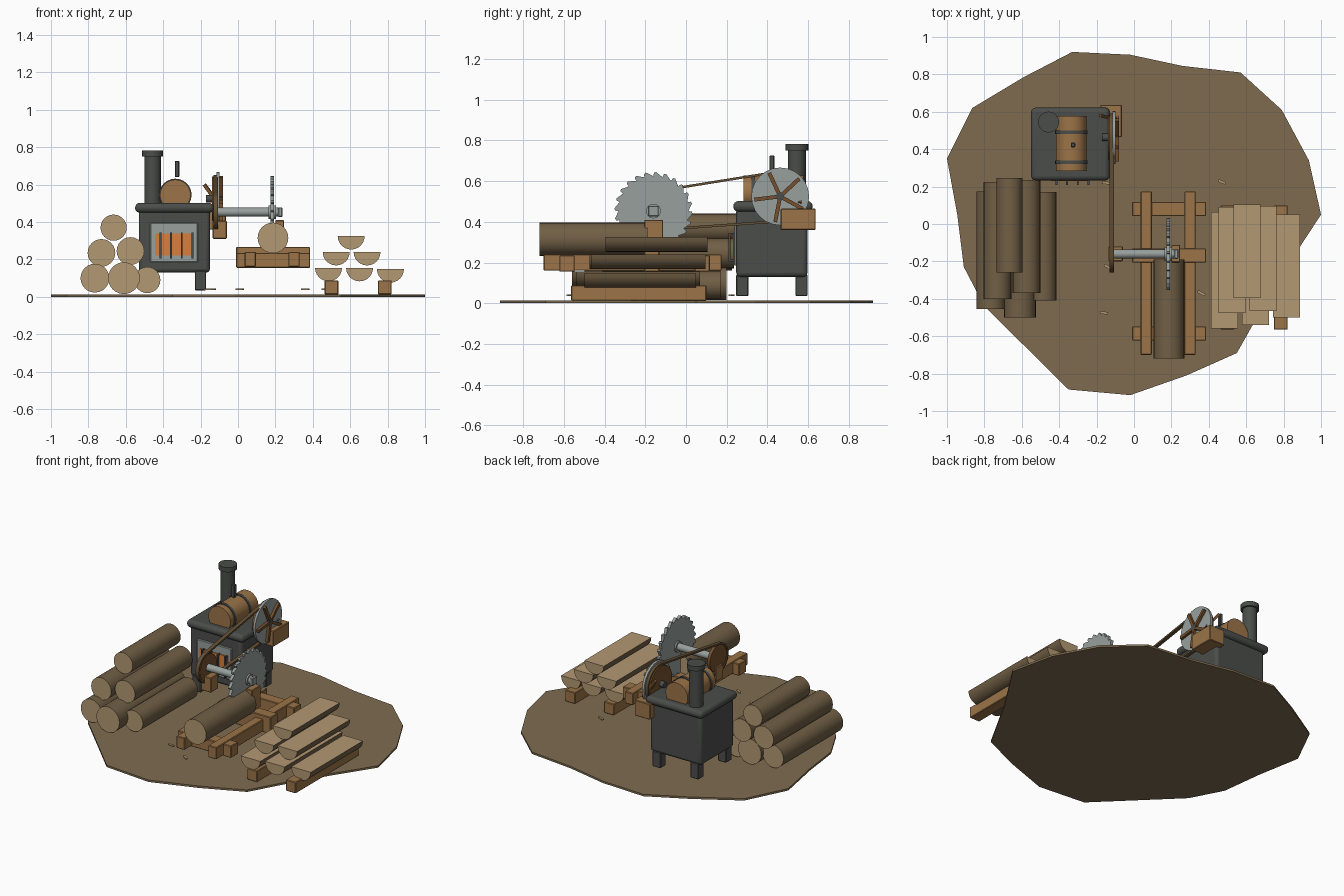
import bpy, bmesh, math, random
from mathutils import Vector

if "Cube" in bpy.data.objects:
    bpy.data.objects.remove(bpy.data.objects["Cube"])


def material(name, r, g, b):
    m = bpy.data.materials.new(name)
    m.use_nodes = True
    m.diffuse_color = (r, g, b, 1)
    m.node_tree.nodes["Principled BSDF"].inputs["Base Color"].default_value = (r, g, b, 1)
    return m


soil = material("soil brown", .21, .148, .08)
bark = material("bark brown", .165, .115, .06)
pale = material("cut wood", .45, .315, .17)
timber = material("timber", .33, .175, .065)
iron = material("dark iron", .07, .075, .07)
steel = material("steel", .31, .35, .34)
fire = material("fire orange", .7, .21, .045)
leather = material("belt leather", .13, .08, .035)
spoke_wood = material("spoke wood", .18, .08, .026)


def finish(name, bm, mats, smooth=False, bevel=0, segments=3):
    bmesh.ops.recalc_face_normals(bm, faces=bm.faces)
    mesh = bpy.data.meshes.new(name)
    bm.to_mesh(mesh)
    bm.free()
    ob = bpy.data.objects.new(name, mesh)
    bpy.context.collection.objects.link(ob)
    for m in mats:
        mesh.materials.append(m)
    if bevel:
        mod = ob.modifiers.new("rounding", "BEVEL")
        mod.width, mod.segments = bevel, segments
    if smooth:
        bpy.ops.object.select_all(action="DESELECT")
        bpy.context.view_layer.objects.active = ob
        ob.select_set(True)
        bpy.ops.object.shade_smooth_by_angle(angle=math.radians(35))
    return ob


def prism(name, pts, axis, lo, hi, side, cap=None, smooth=False):
    """Extrude a 2D outline along an axis; the caps may have their own colour."""
    place = {"x": lambda a, b, t: (t, a, b),
             "y": lambda a, b, t: (a, t, b),
             "z": lambda a, b, t: (a, b, t)}[axis]
    bm = bmesh.new()
    low, high = [[bm.verts.new(place(a, b, t)) for a, b in pts] for t in (lo, hi)]
    for ring in (low, high):
        bm.faces.new(ring).material_index = 1 if cap else 0
    n = len(pts)
    for i in range(n):
        j = (i + 1) % n
        bm.faces.new((low[i], low[j], high[j], high[i]))
    return finish(name, bm, [side, cap] if cap else [side], smooth)


def circle(a, b, r, n=24, start=0, sweep=math.tau):
    steps = n if sweep == math.tau else n + 1
    return [(a + r * math.cos(start + sweep * i / n),
             b + r * math.sin(start + sweep * i / n)) for i in range(steps)]


def disc(name, axis, a, b, r, lo, hi, mat, cap=None):
    return prism(name, circle(a, b, r), axis, lo, hi, mat, cap, True)


def box(name, x, y, z, mat, bevel=0.004, segments=1):
    bm = bmesh.new()
    bmesh.ops.create_cube(bm, size=1)
    for v in bm.verts:
        v.co = [s[0] + (c + .5) * (s[1] - s[0]) for c, s in zip(v.co, (x, y, z))]
    return finish(name, bm, [mat], segments > 1, bevel, segments)


def bar(name, p, q, width, mat):
    p, q = Vector(p), Vector(q)
    ob = box(name, (-width / 2, width / 2), (-width / 2, width / 2), (0, (q - p).length), mat, 0)
    ob.location = p
    ob.rotation_euler = (q - p).to_track_quat("Z", "Y").to_euler()
    return ob


# Irregular patch of ground
edge = [(-.33, .92), (-.02, .905), (.26, .845), (.57, .81), (.79, .61), (.935, .34),
        (1, .05), (.77, -.3), (.55, -.69), (.28, -.81), (-.02, -.915), (-.35, -.885),
        (-.8, -.44), (-.91, -.23), (-.945, .05), (-1, .35), (-.865, .62), (-.59, .785)]
prism("ground", edge, "z", 0, .013, soil)

# Stack of round logs: x, z, radius, front, back
for x, z, r, y0, y1 in [(-.765, .1, .077, -.455, .175), (-.61, .1, .085, -.5, .2),
                        (-.485, .09, .07, -.41, .17), (-.73, .235, .074, -.4, .225),
                        (-.575, .245, .074, -.37, .235), (-.665, .37, .07, -.26, .245)]:
    disc("stacked_log", "y", x, z, r, y0, y1, bark, pale)

# Sawn half logs, flat side up: x, z, front, back
for x, z, y0, y1 in [(.484, .155, -.56, .065), (.65, .155, -.54, .07), (.815, .148, -.5, .05),
                     (.525, .24, -.475, .09), (.69, .24, -.465, .095), (.605, .325, -.395, .105)]:
    half = prism("half_log", circle(x, z, .072, 12, math.pi, math.pi), "y", y0, y1,
                 bark, pale, True)
    for f in half.data.polygons:
        if f.normal.z > .9:
            f.material_index = 1
for x in (.5, .785):
    box("plank_support", (x - .037, x + .037), (-.565, .1), (.013, .088), timber)

# Saw bed with its rails and crossbeams
for x in (.065, .3):
    box("bed_rail", (x - .03, x + .03), (-.7, .175), (.16, .24), timber)
for y, top in ((.08, .235), (-.168, .267), (-.585, .235)):
    box("bed_crossbeam", (-.01, .385), (y - .038, y + .038), (.155, top), timber)
disc("log_being_cut", "y", .187, .315, .082, -.72, -.19, bark, pale)

# Saw shaft, bearings and toothed blade
AY, AZ = -.16, .453
disc("saw_shaft", "x", AY, AZ, .024, -.12, .225, steel)
box("shaft_end", (.215, .237), (AY - .026, AY + .026), (AZ - .026, AZ + .026), steel)
box("left_bearing", (-.135, -.06), (-.2, -.12), (.31, .408), timber)
box("right_bearing", (.2, .247), (-.205, -.112), (.265, .41), timber)
teeth = 24
outline = []
for i in range(teeth):
    for part, r in ((0, .172), (.75, .193), (.95, .188)):
        a = math.tau * (i + part) / teeth
        outline.append((AY + r * math.cos(a), AZ + r * math.sin(a)))
prism("saw_blade", outline, "x", .173, .193, steel)
disc("blade_washer", "x", AY, AZ, .036, .163, .203, steel)

# Pulley, flywheel and the belt that joins them
WY, WZ = .463, .525
disc("saw_pulley", "x", AY, AZ, .088, -.126, -.106, spoke_wood)
disc("belt_drum", "x", WY, WZ, .118, -.14, -.112, spoke_wood)
disc("flywheel", "x", WY, WZ, .142, -.114, -.098, steel)
disc("flywheel_axle", "x", WY, WZ, .02, -.17, -.08, iron)
for i in range(5):
    a = math.radians(43 + 72 * i)
    d = Vector((0, math.cos(a), math.sin(a)))
    hub = Vector((-.09, WY, WZ))
    bar("flywheel_spoke", hub + d * .015, hub + d * .128, .019, spoke_wood)

tilt = math.atan2(WZ - AZ, WY - AY)
lean = math.acos((.1 - .128) / math.hypot(WY - AY, WZ - AZ))


def loop(inset):
    big = circle(WY, WZ, .128 - inset, 20, tilt - math.pi + lean, 2 * (math.pi - lean))
    small = circle(AY, AZ, .1 - inset, 20, tilt + math.pi - lean, 2 * lean)
    return big + small


bm = bmesh.new()
rings = [[bm.verts.new((x, y, z)) for y, z in loop(inset)]
         for x, inset in ((-.132, 0), (-.108, 0), (-.108, .012), (-.132, .012))]
count = len(rings[0])
for k in range(4):
    one, two = rings[k], rings[(k + 1) % 4]
    for i in range(count):
        j = (i + 1) % count
        bm.faces.new((one[i], one[j], two[j], two[i]))
finish("drive_belt", bm, [leather], True)

# Engine mount and lever beside the flywheel
box("flywheel_mount", (-.18, -.065), (.465, .637), (.36, .465), timber)
bar("engine_lever", (-.18, .58, .6), (-.1, .56, .49), .018, spoke_wood)

# Boiler body, lid and legs
box("boiler_body", (-.53, -.15), (.247, .597), (.13, .47), iron, .02, 3)
box("boiler_lid", (-.55, -.13), (.233, .622), (.45, .502), iron, .024, 4)
for x in (-.48, -.2):
    for y in (.277, .568):
        box("boiler_leg", (x - .03, x + .03), (y - .03, y + .03), (.035, .14), iron)

# Firebox door with grate
box("firebox_frame", (-.47, -.215), (.236, .25), (.185, .395), steel)
box("firebox_glow", (-.445, -.24), (.23, .238), (.22, .34), fire, 0)
for i in range(4):
    x = -.415 + i * .0573
    box("grate_bar", (x - .005, x + .005), (.208, .219), (.205, .345), iron, 0)
    for z in (.21, .34):
        box("grate_bracket", (x - .005, x + .005), (.21, .24), (z - .005, z + .005), iron, 0)

# Chimney
disc("chimney", "z", -.457, .545, .044, .49, .755, iron)
disc("chimney_cap", "z", -.457, .545, .056, .75, .782, iron)

# Wooden water barrel with hoops and a valve
disc("water_barrel", "y", -.335, .545, .082, .283, .577, timber)
for y in (.33, .49):
    disc("barrel_hoop", "y", -.335, .545, .087, y - .009, y + .009, iron)
box("barrel_valve", (-.338, -.314), (.41, .435), (.64, .727), iron)

# Scattered wood chips
random.seed(4)
for x, y in [(.47, .225), (-.14, -.23), (-.16, -.475), (.36, -.37), (.01, -.57), (-.15, .22)]:
    chip = box("wood_chip", (-.022, .022), (-.007, .007), (-.004, .004), pale, 0)
    chip.location = (x, y, .04)
    chip.rotation_euler = (0, 0, random.uniform(-.7, .7))
